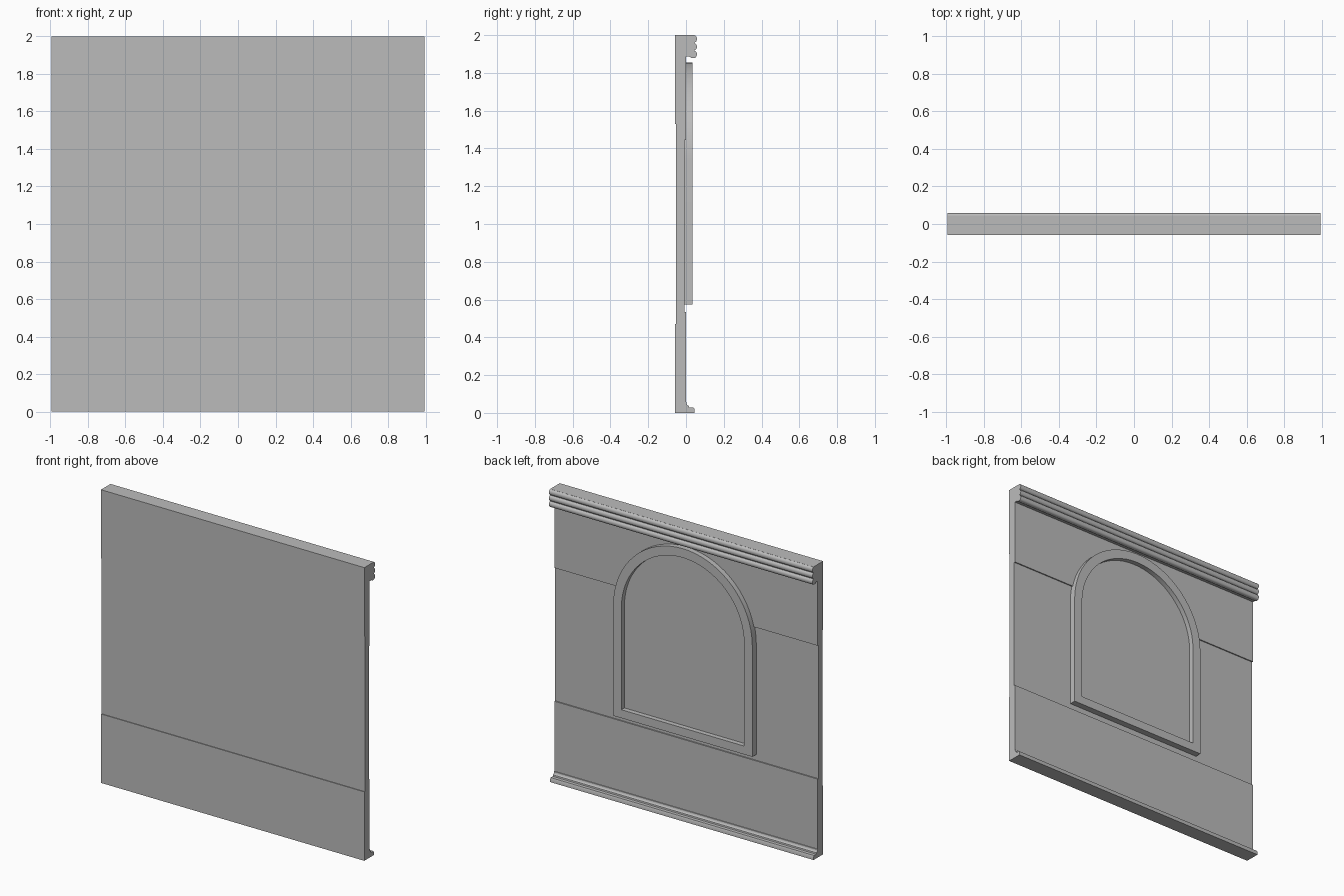
import bpy, bmesh, math

cube = bpy.data.objects.get("Cube")
if cube:
    bpy.data.objects.remove(cube, do_unlink=True)

plaster = bpy.data.materials.new("plaster_grey")
plaster.use_nodes = True
GREY = (0.5, 0.5, 0.5, 1)
plaster.diffuse_color = GREY
plaster.node_tree.nodes["Principled BSDF"].inputs["Base Color"].default_value = GREY

HALF = 0.994      # half the wall width
SPRING = 1.33     # height where the arch starts
BACK = -0.008     # recessed rear face of the wall


def finish(name, bm, smooth=True):
    bmesh.ops.recalc_face_normals(bm, faces=bm.faces)
    mesh = bpy.data.meshes.new(name)
    bm.to_mesh(mesh)
    bm.free()
    mesh.materials.append(plaster)
    obj = bpy.data.objects.new(name, mesh)
    bpy.context.collection.objects.link(obj)
    if smooth:
        bpy.ops.object.select_all(action='DESELECT')
        obj.select_set(True)
        bpy.context.view_layer.objects.active = obj
        bpy.ops.object.shade_smooth_by_angle(angle=math.radians(35))
    return obj


def extrude(bm, points, offset):
    """Fill a closed outline and extrude it along offset."""
    face = bm.faces.new([bm.verts.new(p) for p in points])
    new = bmesh.ops.extrude_face_region(bm, geom=[face])["geom"]
    bmesh.ops.translate(bm, vec=offset,
                        verts=[v for v in new if isinstance(v, bmesh.types.BMVert)])


def moulding(name, profile, smooth=True):
    """Run a (y, z) profile along the full wall width."""
    bm = bmesh.new()
    extrude(bm, [(-HALF, y, z) for y, z in profile], (2 * HALF, 0, 0))
    return finish(name, bm, smooth)


def arch(half, bottom, y, steps=32):
    """Outline of a round-topped window."""
    pts = [(-half, y, bottom), (half, y, bottom)]
    for i in range(steps + 1):
        a = math.pi * i / steps
        pts.append((half * math.cos(a), y, SPRING + half * math.sin(a)))
    return pts


# Wall slab, slightly thinner in its middle band
moulding("wall", [(-0.058, 0), (0, 0), (0, 0.535), (BACK, 0.535), (BACK, 1.445),
                  (0, 1.445), (0, 2), (-0.058, 2), (-0.058, 1.53),
                  (-0.053, 1.53), (-0.053, 0.47), (-0.058, 0.47)], smooth=False)

# Cornice with three rounded beads
beads = [(-0.002, 2), (0.045, 2)]
for k in range(3):
    centre = 1.98 - 0.041 * k
    for i in range(9):
        a = math.radians(80 - 20 * i)
        beads.append((0.042 + 0.016 * math.cos(a), centre + 0.0195 * math.sin(a)))
beads += [(0.03, 1.878), (0.018, 1.886), (-0.002, 1.886)]
moulding("cornice", beads)

# Skirting with a rounded toe and a cove above it
skirt = [(-0.002, 0), (0.044, 0), (0.044, 0.022), (0.04, 0.029), (0.016, 0.029)]
for i in range(7):
    a = math.radians(15 * i)
    skirt.append((0.014 - 0.012 * math.sin(a), 0.056 - 0.018 * math.cos(a)))
skirt.append((-0.002, 0.06))
moulding("skirting", skirt)

# Arched window surround: outer and inner outlines bridged front and back
bm = bmesh.new()
loops = []
for half, bottom, y in ((0.525, 0.575, BACK), (0.525, 0.575, 0.035),
                        (0.463, 0.632, 0.035), (0.463, 0.632, BACK)):
    loops.append([bm.verts.new(p) for p in arch(half, bottom, y)])
for a, b in zip(loops, loops[1:] + loops[:1]):
    for i in range(len(a)):
        j = (i + 1) % len(a)
        bm.faces.new((a[i], a[j], b[j], b[i]))
finish("window_surround", bm)

# Flat blind panel inside the surround
bm = bmesh.new()
extrude(bm, arch(0.47, 0.625, BACK - 0.002), (0, 0.012, 0))
finish("window_panel", bm, smooth=False)
